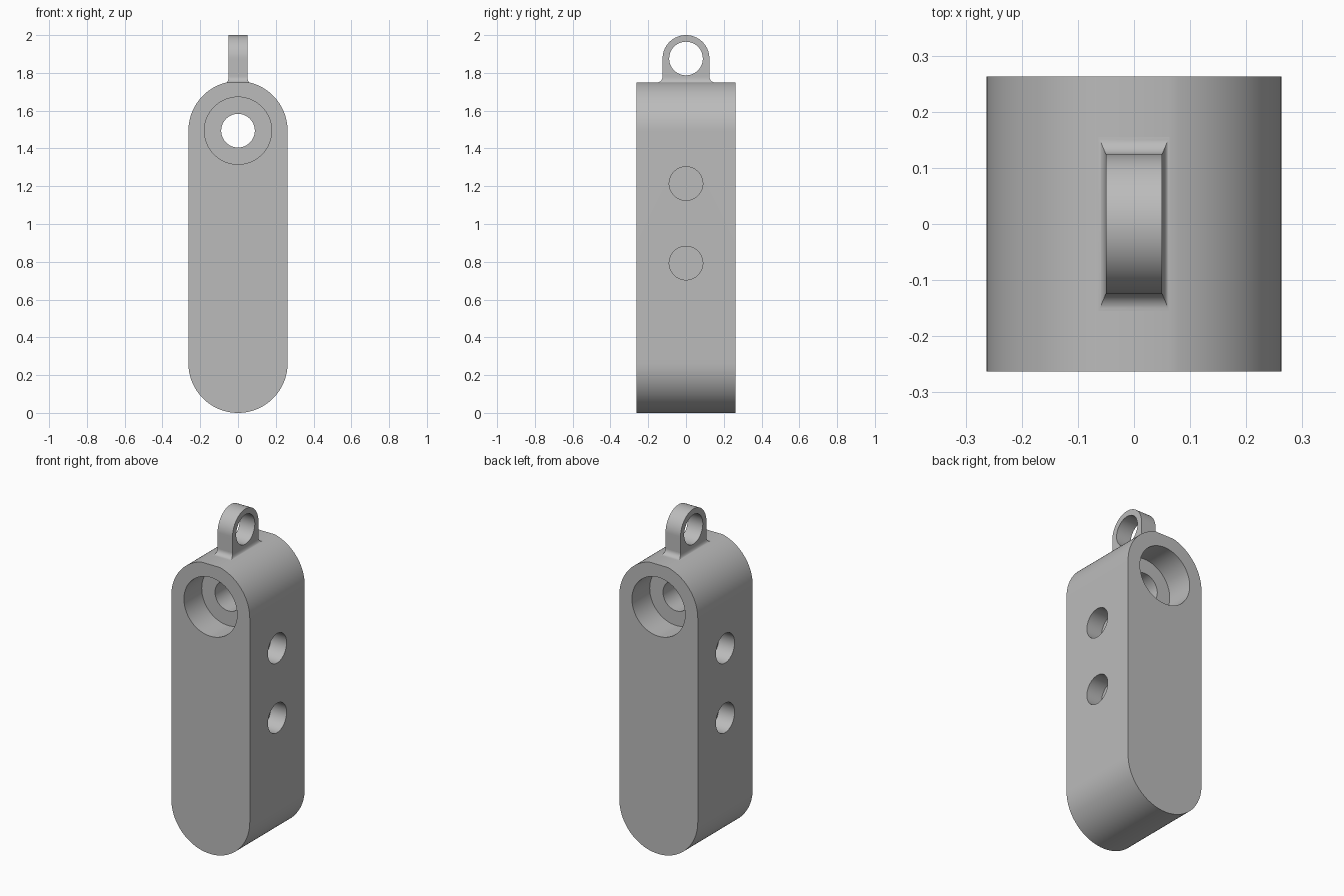
import bpy, bmesh
from math import pi, acos, sin, cos, radians

cube = bpy.data.objects.get("Cube")
if cube:
    bpy.data.objects.remove(cube, do_unlink=True)

HALF = 0.2625        # half width and half depth of the body
BOTTOM_C = HALF      # centre of the bottom round
TOP_C = 1.494        # centre of the top round and of the bore
FLAT = 0.063         # half width of the flat strip on top
FLAT_Z = TOP_C + (HALF**2 - FLAT**2) ** 0.5
EYE_R, EYE_C, EYE_T = 0.124, 1.876, 0.05

grey = bpy.data.materials.new("plain grey")
grey.use_nodes = True
colour = (0.5, 0.5, 0.5, 1)
grey.diffuse_color = colour
grey.node_tree.nodes["Principled BSDF"].inputs["Base Color"].default_value = colour


def arc(r, cz, start, end, n):
    return [(r * cos(start + (end - start) * i / n),
             cz + r * sin(start + (end - start) * i / n)) for i in range(n + 1)]


def loft(name, rings):
    """Closed solid through rings that share a vertex count."""
    bm = bmesh.new()
    loops = [[bm.verts.new(p) for p in ring] for ring in rings]
    n = len(loops[0])
    for a, b in zip(loops, loops[1:]):
        for i in range(n):
            j = (i + 1) % n
            bm.faces.new((a[i], a[j], b[j], b[i]))
    bm.faces.new(loops[0])
    bm.faces.new(loops[-1])
    bmesh.ops.recalc_face_normals(bm, faces=bm.faces)
    mesh = bpy.data.meshes.new(name)
    bm.to_mesh(mesh)
    bm.free()
    mesh.materials.append(grey)
    obj = bpy.data.objects.new(name, mesh)
    bpy.context.collection.objects.link(obj)
    return obj


def drill(obj, radius, depth, location, axis):
    """Cut a round hole centred on location, along x or y."""
    rot = (0, pi / 2, 0) if axis == "x" else (pi / 2, 0, 0)
    bpy.ops.mesh.primitive_cylinder_add(vertices=64, radius=radius, depth=depth,
                                        location=location, rotation=rot)
    cutter = bpy.context.object
    cutter.hide_render = True
    cutter.data.materials.append(grey)
    mod = obj.modifiers.new("hole", "BOOLEAN")
    mod.operation, mod.solver, mod.object = "DIFFERENCE", "EXACT", cutter
    bpy.context.view_layer.objects.active = obj
    bpy.ops.object.modifier_apply(modifier=mod.name)
    bpy.data.objects.remove(cutter, do_unlink=True)


def smooth(obj):
    bpy.ops.object.select_all(action="DESELECT")
    obj.select_set(True)
    bpy.context.view_layer.objects.active = obj
    bpy.ops.object.shade_smooth_by_angle(angle=radians(30))


# Body: rounded bar with a narrow flat on top
tilt = acos(FLAT / HALF)
outline = (arc(HALF, BOTTOM_C, pi, 2 * pi, 48)
           + arc(HALF, TOP_C, 0, tilt, 20)
           + arc(HALF, TOP_C, pi - tilt, pi, 20))
body = loft("body", [[(x, y, z) for x, z in outline] for y in (-HALF, HALF)])

# Through bore with a counterbore on the front and back
drill(body, 0.089, 1, (0, 0, TOP_C), "y")
for side in (-1, 1):
    drill(body, 0.178, 0.34, (0, side * HALF, TOP_C), "y")
    # Two shallow blind holes in each flank
    for z in (0.793, 1.214):
        drill(body, 0.089, 0.21, (side * HALF, 0, z), "x")
smooth(body)

# Hanging eye on top
eye_outline = ([(-EYE_R, FLAT_Z - 0.01), (EYE_R, FLAT_Z - 0.01)]
               + arc(EYE_R, EYE_C, 0, pi, 48))
eye = loft("hanging_eye", [[(x, y, z) for y, z in eye_outline]
                           for x in (-EYE_T, EYE_T)])
drill(eye, 0.089, 1, (0, 0, EYE_C), "x")
smooth(eye)

# Concave fillet that flares the eye into the flat strip
FILLET = 0.031
levels = [(1, -0.01)] + [(1 - sin(a), FILLET * (1 - cos(a)))
                         for a in (pi / 2 * i / 10 for i in range(11))]
rings = []
for flare, dz in levels:
    hx = EYE_T + (FLAT - EYE_T) * flare
    hy = EYE_R + FILLET * flare
    rings.append([(sx * hx, sy * hy, FLAT_Z + dz)
                  for sx, sy in ((-1, -1), (1, -1), (1, 1), (-1, 1))])
fillet = loft("eye_base_fillet", rings)
smooth(fillet)
